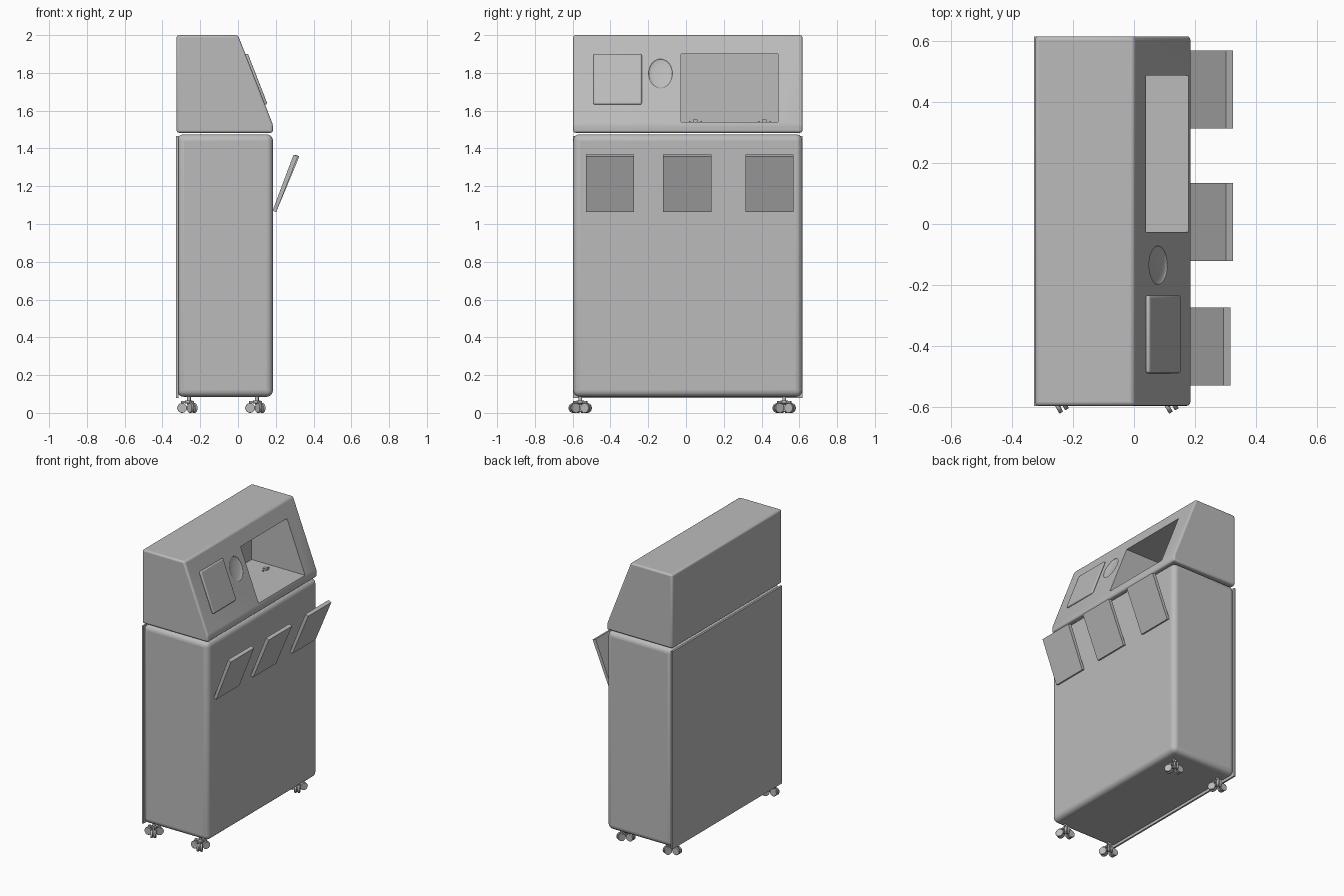
import bpy, bmesh, math
from mathutils import Vector, Matrix

cube = bpy.data.objects.get("Cube")
if cube:
    bpy.data.objects.remove(cube, do_unlink=True)

grey = bpy.data.materials.new("light grey")
grey.use_nodes = True
COL = (0.5, 0.5, 0.5, 1)
grey.diffuse_color = COL
grey.node_tree.nodes["Principled BSDF"].inputs["Base Color"].default_value = COL

Y0, Y1 = -0.597, 0.616
SLOPE_LOW, SLOPE_TOP = Vector((0.185, 0, 1.525)), Vector((0, 0, 2))
TILT = math.atan2(SLOPE_TOP.x - SLOPE_LOW.x, SLOPE_TOP.z - SLOPE_LOW.z)


def finish(name, bm):
    bmesh.ops.recalc_face_normals(bm, faces=bm.faces[:])
    mesh = bpy.data.meshes.new(name)
    bm.to_mesh(mesh)
    bm.free()
    mesh.materials.append(grey)
    ob = bpy.data.objects.new(name, mesh)
    bpy.context.collection.objects.link(ob)
    return ob


def prism(name, profile, y0, y1):
    """Extrude an x-z outline along y."""
    bm = bmesh.new()
    face = bm.faces.new([bm.verts.new((x, y0, z)) for x, z in profile])
    out = bmesh.ops.extrude_face_region(bm, geom=[face])["geom"]
    verts = [v for v in out if isinstance(v, bmesh.types.BMVert)]
    bmesh.ops.translate(bm, verts=verts, vec=(0, y1 - y0, 0))
    return finish(name, bm)


def box(name, x0, x1, y0, y1, z0, z1):
    return prism(name, [(x0, z0), (x1, z0), (x1, z1), (x0, z1)], y0, y1)


def bevel(ob, width, segments=4):
    mod = ob.modifiers.new("rounding", "BEVEL")
    mod.width, mod.segments = width, segments
    mod.limit_method = "ANGLE"
    mod.angle_limit = math.radians(20)


def cut(ob, cutter):
    mod = ob.modifiers.new("cut", "BOOLEAN")
    mod.operation, mod.object, mod.solver = "DIFFERENCE", cutter, "EXACT"
    cutter.hide_render = True
    cutter.hide_set(True)


def smooth(ob):
    bpy.ops.object.select_all(action="DESELECT")
    ob.select_set(True)
    bpy.context.view_layer.objects.active = ob
    bpy.ops.object.shade_smooth_by_angle(angle=math.radians(35))


def on_slope(z):
    return SLOPE_LOW.lerp(SLOPE_TOP, (z - SLOPE_LOW.z) / (SLOPE_TOP.z - SLOPE_LOW.z))


# Cabinet with rounded edges and a flat rear door
body = box("cabinet_body", -0.322, 0.185, Y0, Y1, 0.085, 1.475)
bevel(body, 0.035, 5)
smooth(body)
box("rear_door", -0.328, -0.316, Y0, Y1, 0.08, 1.465)

# Sloped head with an open compartment and a round dish
head = prism("sloped_head", [(-0.325, 1.483), (0.185, 1.483), (SLOPE_LOW.x, SLOPE_LOW.z),
                             (0, 2), (-0.325, 2)], Y0, Y1)
bevel(head, 0.012, 3)
cut(head, box("compartment_cutter", -0.235, 0.4, -0.027, 0.487, 1.54, 1.9))

bm = bmesh.new()
bmesh.ops.create_uvsphere(bm, u_segments=40, v_segments=20, radius=1)
dish = finish("dish_cutter", bm)
dish.matrix_world = (Matrix.Translation(on_slope(1.797) + Vector((0, -0.135, 0)))
                     @ Matrix.Rotation(TILT, 4, "Y") @ Matrix.Diagonal((0.012, 0.063, 0.082, 1)))
cut(head, dish)
smooth(head)

# Raised hatch lying on the slope
hatch = box("slope_hatch", -0.005, 0.013, -0.128, 0.128, -0.144, 0.144)
hatch.matrix_world = (Matrix.Translation(on_slope(1.765) + Vector((0, -0.362, 0)))
                      @ Matrix.Rotation(TILT, 4, "Y"))
bevel(hatch, 0.01, 3)
smooth(hatch)

# Small fittings on the compartment floor
for y in (0.05, 0.415):
    box("floor_clip", -0.09, -0.06, y - 0.012, y + 0.012, 1.538, 1.552)
    for side in (-1, 1):
        box("floor_stud", -0.08, -0.07, y + side * 0.03 - 0.004, y + side * 0.03 + 0.004,
            1.538, 1.545)

# Three open flaps on the cabinet face
for y, shift in ((-0.402, -0.008), (0.007, 0), (0.442, 0)):
    box_profile = [(0.183, 1.07), (0.202, 1.063), (0.325 + shift, 1.358), (0.302 + shift, 1.367)]
    prism("open_flap", box_profile, y - 0.128, y + 0.128)


# Casters: a stem and hub carrying three small wheels on arms
def cylinder(bm, radius, depth, matrix, sides=20):
    bmesh.ops.create_cone(bm, cap_ends=True, segments=sides, radius1=radius,
                          radius2=radius, depth=depth, matrix=matrix)


for cx in (-0.26, 0.1):
    for cy in (-0.56, 0.52):
        bm = bmesh.new()
        cylinder(bm, 0.01, 0.05, Matrix.Translation((0, 0, 0.068)))
        cylinder(bm, 0.02, 0.016, Matrix.Translation((0, 0, 0.058)))
        for i in range(3):
            turn = Matrix.Rotation(math.radians(60 + 120 * i), 4, "Z")
            arm = turn @ Matrix.Translation((0.02, 0, 0.058)) @ Matrix.Diagonal((0.045, 0.014, 0.012, 1))
            bmesh.ops.create_cube(bm, size=1, matrix=arm)
            for side in (-1, 1):
                wheel = (turn @ Matrix.Translation((0.036, side * 0.011, 0.026))
                         @ Matrix.Rotation(math.pi / 2, 4, "X"))
                cylinder(bm, 0.026, 0.014, wheel)
            axle = turn @ Matrix.Translation((0.036, 0, 0.03)) @ Matrix.Diagonal((0.014, 0.01, 0.05, 1))
            bmesh.ops.create_cube(bm, size=1, matrix=axle)
        caster = finish("caster", bm)
        caster.location = (cx, cy, 0)
        bevel(caster, 0.002, 2)
        smooth(caster)
